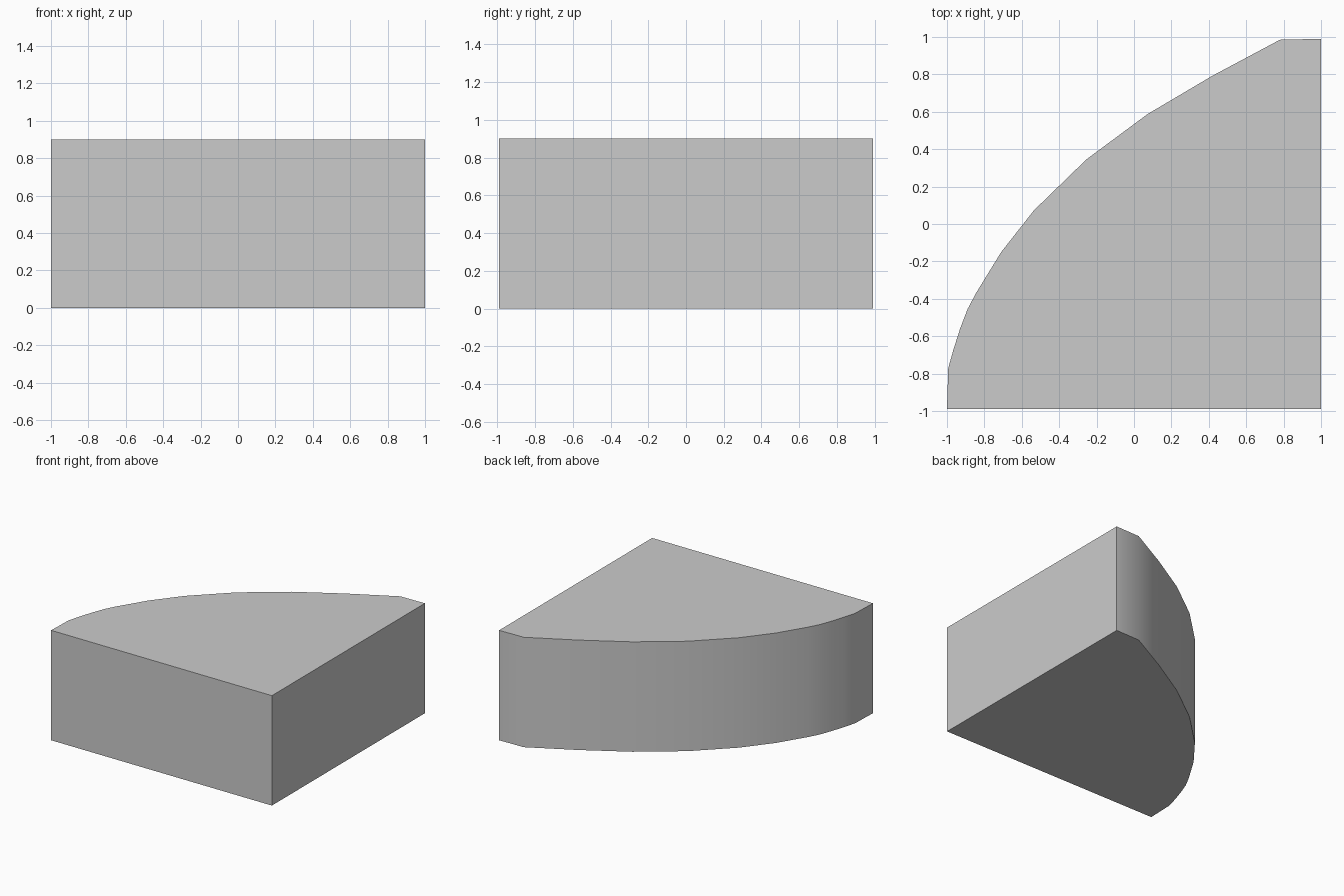
import bpy, bmesh
from math import radians

if "Cube" in bpy.data.objects:
    bpy.data.objects.remove(bpy.data.objects["Cube"])

HEIGHT = 0.90

# Plan outline: square corner at front right, bowed edge at back left
outline = [
    (-1.0, -0.99), (1.0, -0.99), (1.0, 0.99), (0.78, 0.985),
    (0.42, 0.793), (0.073, 0.588), (-0.255, 0.345), (-0.535, 0.073),
    (-0.71, -0.15), (-0.845, -0.37), (-0.89, -0.455), (-0.93, -0.56),
    (-0.965, -0.67), (-0.993, -0.77),
]

# Extrude the outline into a solid block
bm = bmesh.new()
base = bm.faces.new([bm.verts.new((x, y, 0)) for x, y in outline])
ext = bmesh.ops.extrude_face_region(bm, geom=[base], use_keep_orig=True)
top = [v for v in ext["geom"] if isinstance(v, bmesh.types.BMVert)]
bmesh.ops.translate(bm, verts=top, vec=(0, 0, HEIGHT))
bmesh.ops.recalc_face_normals(bm, faces=bm.faces)

mesh = bpy.data.meshes.new("curved_corner_block")
bm.to_mesh(mesh)
bm.free()
block = bpy.data.objects.new("curved_corner_block", mesh)
bpy.context.collection.objects.link(block)

# Smooth the bowed wall, keep the rims and corners sharp
bpy.context.view_layer.objects.active = block
block.select_set(True)
bpy.ops.object.shade_smooth_by_angle(angle=radians(30))
